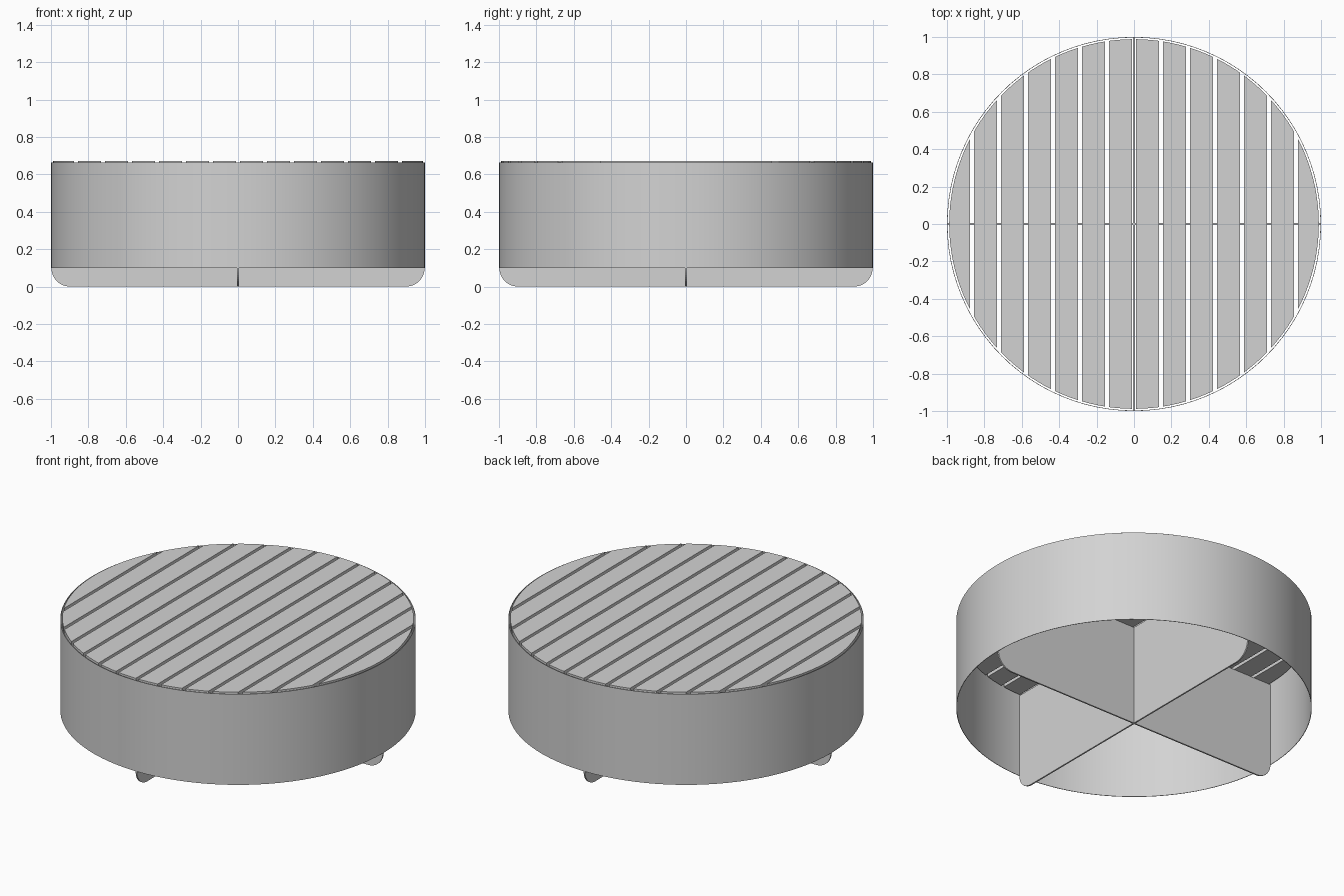
import bpy, bmesh
from math import pi, cos, sin, acos
from mathutils import Matrix

cube = bpy.data.objects.get("Cube")
if cube:
    bpy.data.objects.remove(cube, do_unlink=True)

grey = bpy.data.materials.new("light_grey")
grey.use_nodes = True
grey.diffuse_color = (0.65, 0.65, 0.65, 1)
grey.node_tree.nodes["Principled BSDF"].inputs["Base Color"].default_value = grey.diffuse_color


def extrude_outline(name, points, depth, matrix):
    """Extrude a flat outline along its local z, then place it."""
    bm = bmesh.new()
    face = bm.faces.new([bm.verts.new((x, y, 0)) for x, y in points])
    result = bmesh.ops.extrude_face_region(bm, geom=[face])
    top = [v for v in result["geom"] if isinstance(v, bmesh.types.BMVert)]
    bmesh.ops.translate(bm, verts=top, vec=(0, 0, depth))
    bmesh.ops.recalc_face_normals(bm, faces=bm.faces)
    bm.transform(matrix)
    return finish(name, bm)


def finish(name, bm):
    mesh = bpy.data.meshes.new(name)
    bm.to_mesh(mesh)
    bm.free()
    mesh.materials.append(grey)
    obj = bpy.data.objects.new(name, mesh)
    bpy.context.collection.objects.link(obj)
    return obj


# Thin round wall, open above and below
def build_wall(segments=96, outer=1.0, inner=0.997, low=0.1, high=0.663):
    bm = bmesh.new()
    profile = [(outer, low), (outer, high), (inner, high), (inner, low)]
    loops = [[bm.verts.new((r * cos(2 * pi * i / segments), r * sin(2 * pi * i / segments), z))
              for r, z in profile] for i in range(segments)]
    for i in range(segments):
        a, b = loops[i], loops[(i + 1) % segments]
        for j in range(4):
            k = (j + 1) % 4
            bm.faces.new((a[j], b[j], b[k], a[k]))
    bmesh.ops.recalc_face_normals(bm, faces=bm.faces)
    wall = finish("round_wall", bm)
    bpy.ops.object.select_all(action="DESELECT")
    wall.select_set(True)
    bpy.context.view_layer.objects.active = wall
    bpy.ops.object.shade_smooth_by_angle()


build_wall()

# Crossed support panels with rounded lower corners that form the feet
reach, panel_top, corner, thick = 0.998, 0.62, 0.1, 0.009
right = [(reach - corner + corner * sin(t), corner - corner * cos(t))
         for t in [pi / 2 * i / 12 for i in range(13)]] + [(reach, panel_top)]
outline = right + [(-x, z) for x, z in reversed(right)]
upright = Matrix.Rotation(pi / 2, 4, "X") @ Matrix.Translation((0, 0, -thick / 2))
for name, turn in (("cross_panel_wide", 0), ("cross_panel_deep", pi / 2)):
    extrude_outline(name, outline, thick, Matrix.Rotation(turn, 4, "Z") @ upright)

# Top slats trimmed to a circle
radius, pitch, gap, slat_bottom, slat_top = 0.988, 0.1443, 0.02, 0.62, 0.67
steps = 14
for i in range(7):
    near = i * pitch + gap / 2
    far = min((i + 1) * pitch - gap / 2, radius)
    if i == 6:
        far = radius
    start, end = acos(far / radius), acos(near / radius)
    arc = [(radius * cos(start + (end - start) * k / steps),
            radius * sin(start + (end - start) * k / steps)) for k in range(steps + 1)]
    mirrored = [(x, -y) for x, y in reversed(arc)]
    if far == radius:
        mirrored.pop()
    for side, label in ((1, "left"), (-1, "right")):
        extrude_outline(f"slat_{label}_{i + 1}", [(side * x, y) for x, y in arc + mirrored],
                        slat_top - slat_bottom, Matrix.Translation((0, 0, slat_bottom)))
